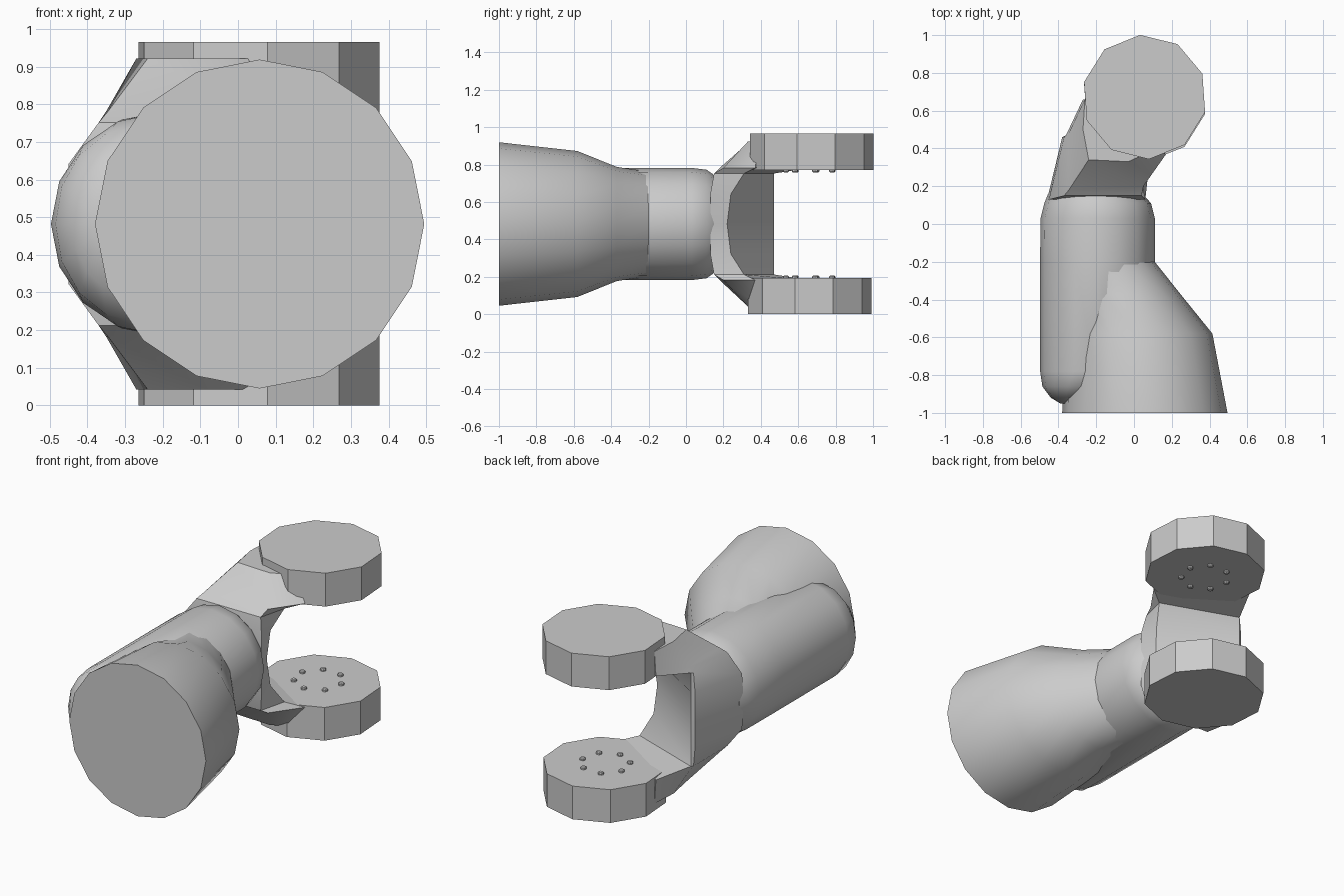
import bpy, bmesh, math
from mathutils import Vector

old = bpy.data.objects.get("Cube")
if old:
    bpy.data.objects.remove(old, do_unlink=True)

MID_Z = 0.482
SIDES = 16

grey = bpy.data.materials.new("plain grey")
grey.use_nodes = True
grey.diffuse_color = (0.6, 0.6, 0.6, 1)
grey.node_tree.nodes["Principled BSDF"].inputs["Base Color"].default_value = grey.diffuse_color


def loft(name, rings, angle=30):
    """Skin a list of equal-length point rings and close both ends."""
    bm = bmesh.new()
    loops = [[bm.verts.new(p) for p in ring] for ring in rings]
    for a, b in zip(loops, loops[1:]):
        n = len(a)
        for i in range(n):
            j = (i + 1) % n
            bm.faces.new((a[i], a[j], b[j], b[i]))
    bm.faces.new(loops[0])
    bm.faces.new(loops[-1])
    bmesh.ops.recalc_face_normals(bm, faces=bm.faces)
    mesh = bpy.data.meshes.new(name)
    bm.to_mesh(mesh)
    bm.free()
    mesh.materials.append(grey)
    obj = bpy.data.objects.new(name, mesh)
    bpy.context.collection.objects.link(obj)
    bpy.ops.object.select_all(action="DESELECT")
    obj.select_set(True)
    bpy.context.view_layer.objects.active = obj
    bpy.ops.object.shade_smooth_by_angle(angle=math.radians(angle))
    return obj


def tube_ring(y, left, right, height):
    """Ellipse facing along y, from left to right x and with a half height."""
    cx, rx = (left + right) / 2, (right - left) / 2
    turns = [math.tau * i / SIDES for i in range(SIDES)]
    return [Vector((cx + rx * math.cos(t), y, MID_Z + height * math.sin(t))) for t in turns]


def disc_ring(x, y, z, radius, sides, phase=0.0):
    turns = [phase + math.tau * i / sides for i in range(sides)]
    return [Vector((x + radius * math.cos(t), y + radius * math.sin(t), z)) for t in turns]


# Wide barrel that narrows into the side tube
barrel = [(-1, -0.38, 0.495, 0.437), (-0.58, -0.37, 0.415, 0.39),
          (-0.37, -0.36, 0.245, 0.305), (-0.2, -0.45, 0.11, 0.28)]
loft("barrel", [tube_ring(*r) for r in barrel])

# Side tube with a rounded nose
tube = [(-0.95, -0.39, -0.25, 0.08), (-0.92, -0.44, -0.18, 0.18),
        (-0.86, -0.485, -0.05, 0.26), (-0.78, -0.497, 0.08, 0.295),
        (-0.2, -0.497, 0.11, 0.3), (0.03, -0.495, 0.11, 0.3),
        (0.11, -0.475, 0.09, 0.29), (0.16, -0.455, 0.045, 0.255)]
loft("side_tube", [tube_ring(*r) for r in tube], 40)

# Forked yoke: half sections from the middle upward, mirrored below
half = [
    (0, [(-0.46, 0.13), (-0.38, 0.46), (-0.36, 0.47), (0.03, 0.22), (0.06, 0.13)]),
    (0.16, [(-0.45, 0.13), (-0.38, 0.46), (-0.36, 0.47), (0.04, 0.24), (0.06, 0.13)]),
    (0.27, [(-0.37, 0.15), (-0.37, 0.46), (-0.36, 0.47), (0.08, 0.31), (0.04, 0.15)]),
    (0.3, [(-0.345, 0.18), (-0.35, 0.47), (-0.27, 0.66), (0.17, 0.37), (0.05, 0.2)]),
    (0.44, [(-0.24, 0.34), (-0.27, 0.5), (-0.26, 0.66), (0.1, 0.39), (-0.03, 0.33)]),
]
levels = [(-h, pts) for h, pts in reversed(half[1:])] + half
loft("forked_yoke", [[Vector((x, y, MID_Z + h)) for x, y in pts] for h, pts in levels], 35)

# Facing pads, each with a circle of small studs on its inner face
for side, low, high, inner, out in (("upper", 0.772, 0.965, 0.772, -1),
                                    ("lower", 0, 0.192, 0.192, 1)):
    cy = 0.672 if side == "upper" else 0.662
    loft(side + "_pad", [disc_ring(0.056, cy, z, 0.33, 10, math.radians(94))
                         for z in (low, high)], 20)
    for i in range(7):
        t = math.tau * i / 7 + 0.2
        x, y = 0.05 + 0.13 * math.cos(t), 0.665 + 0.13 * math.sin(t)
        loft(f"{side}_stud_{i + 1}",
             [disc_ring(x, y, inner + out * d, r, 8)
              for d, r in ((-0.005, 0.016), (0.008, 0.016), (0.014, 0.011))])
